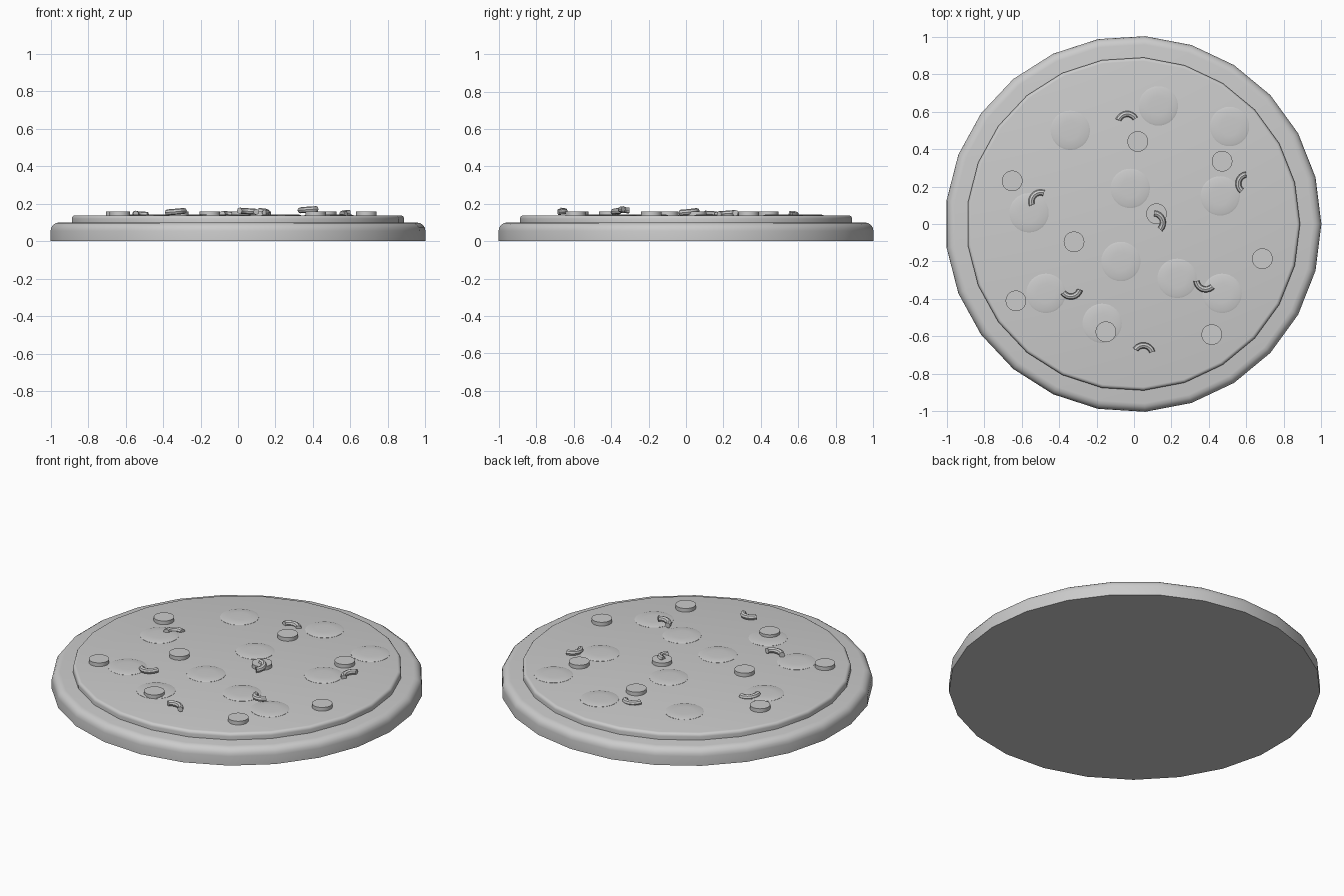
import bpy, bmesh, math
from mathutils import Matrix, Vector

cube = bpy.data.objects.get("Cube")
if cube:
    bpy.data.objects.remove(cube)

grey = bpy.data.materials.new("plain_grey")
grey.use_nodes = True
GREY = (0.6, 0.6, 0.6, 1)
grey.diffuse_color = GREY
grey.node_tree.nodes["Principled BSDF"].inputs["Base Color"].default_value = GREY


def finish(bm, name, angle=35):
    bmesh.ops.recalc_face_normals(bm, faces=bm.faces)
    mesh = bpy.data.meshes.new(name)
    bm.to_mesh(mesh)
    bm.free()
    mesh.materials.append(grey)
    obj = bpy.data.objects.new(name, mesh)
    bpy.context.collection.objects.link(obj)
    bpy.ops.object.select_all(action='DESELECT')
    obj.select_set(True)
    bpy.context.view_layer.objects.active = obj
    bpy.ops.object.shade_smooth_by_angle(angle=math.radians(angle))
    return obj


def lathe(name, profile, sides, center=(0, 0), angle=35):
    """Closed round solid from (radius, height) rings, capped at both ends."""
    bm = bmesh.new()
    rings = []
    for r, z in profile:
        rings.append([bm.verts.new((center[0] + r * math.cos(math.tau * i / sides),
                                    center[1] + r * math.sin(math.tau * i / sides), z))
                      for i in range(sides)])
    for a, b in zip(rings, rings[1:]):
        for i in range(sides):
            j = (i + 1) % sides
            bm.faces.new((a[i], a[j], b[j], b[i]))
    bm.faces.new(rings[0])
    bm.faces.new(rings[-1])
    return finish(bm, name, angle)


def rounded(radius, bottom, top, bevel, steps=4):
    """Profile of a disc with a rounded upper edge."""
    pts = [(radius, bottom)]
    for k in range(steps + 1):
        t = math.pi / 2 * k / steps
        pts.append((radius - bevel * (1 - math.cos(t)), top - bevel * (1 - math.sin(t))))
    return pts


# Crust and cheese layer
lathe("crust", rounded(1.004, 0, 0.10, 0.045), 25, (-0.004, 0))
lathe("cheese_layer", rounded(0.89, 0.09, 0.138, 0.018), 25, (-0.004, 0))

# Low melted cheese patches
patches = [(-.34, .50), (-.56, .06), (.13, .63), (-.02, .19), (.51, .52), (-.47, -.37),
           (-.07, -.20), (.23, -.29), (-.17, -.53), (.47, -.37), (.46, .15)]
for i, pos in enumerate(patches):
    lathe(f"cheese_patch_{i + 1}", [(.105, .13), (.105, .139), (.095, .142), (.05, .144)], 32, pos)

# Sausage slices
slices = [(.02, .44), (.47, .335), (-.65, .23), (.12, .055), (-.32, -.095),
          (-.63, -.41), (-.15, -.575), (.415, -.59), (.685, -.185)]
for i, pos in enumerate(slices):
    lathe(f"sausage_slice_{i + 1}", [(.055, .135), (.055, .16)], 32, pos)


def curved_piece(name, x, y, z, bulge, tilt):
    """Short bent tube whose outer curve points along the bulge angle."""
    bm = bmesh.new()
    sides, steps, bend, tube = 8, 8, .05, .016
    rings = []
    for s in range(steps + 1):
        a = math.radians(-65 + 130 * s / steps)
        out = Vector((math.cos(a), math.sin(a), 0))
        rings.append([bm.verts.new(out * (bend + tube * math.cos(math.tau * k / sides))
                                   + Vector((-.038, 0, tube * math.sin(math.tau * k / sides))))
                      for k in range(sides)])
    for a, b in zip(rings, rings[1:]):
        for k in range(sides):
            j = (k + 1) % sides
            bm.faces.new((a[k], a[j], b[j], b[k]))
    bm.faces.new(rings[0])
    bm.faces.new(rings[-1])
    bm.transform(Matrix.Translation((x, y, z))
                 @ Matrix.Rotation(math.radians(bulge), 4, 'Z')
                 @ Matrix.Rotation(math.radians(tilt), 4, 'X'))
    finish(bm, name)


# Vegetable curls
curls = [(-.04, .575, .143, 95, 4), (-.525, .145, .144, 135, 4), (.57, .225, .148, 165, -4),
         (.14, .02, .157, 20, 6), (-.33, -.375, .158, -80, 5), (.37, -.335, .168, -110, 4),
         (.055, -.66, .160, 82, 4)]
for i, c in enumerate(curls):
    curved_piece(f"vegetable_curl_{i + 1}", *c)
